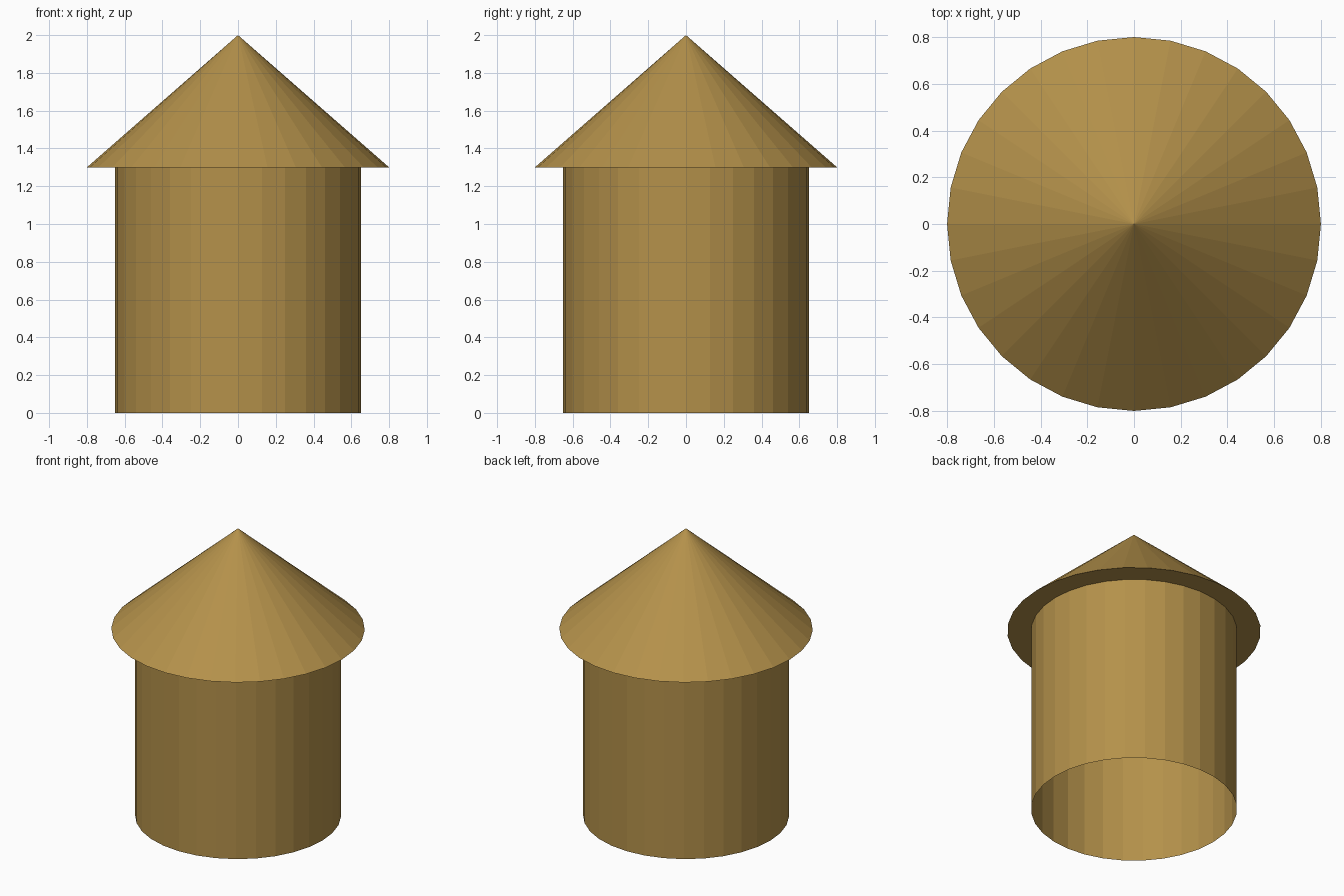
import bpy

if "Cube" in bpy.data.objects:
    bpy.data.objects.remove(bpy.data.objects["Cube"])

SIDES = 32
EAVE_Z = 1.3

straw = bpy.data.materials.new("straw_tan")
straw.diffuse_color = (0.456, 0.283, 0.069, 1.0)
straw.use_nodes = True
straw.node_tree.nodes["Principled BSDF"].inputs["Base Color"].default_value = straw.diffuse_color


def finish(name):
    obj = bpy.context.object
    obj.name = name
    obj.data.name = name
    obj.data.materials.append(straw)


# Round wall: an open tube with flat facets
bpy.ops.mesh.primitive_cylinder_add(
    vertices=SIDES, radius=0.65, depth=EAVE_Z,
    end_fill_type='NOTHING', location=(0, 0, EAVE_Z / 2))
finish("wall")

# Conical roof overhanging the wall, closed underneath
bpy.ops.mesh.primitive_cone_add(
    vertices=SIDES, radius1=0.8, radius2=0, depth=2 - EAVE_Z,
    end_fill_type='NGON', location=(0, 0, (2 + EAVE_Z) / 2))
finish("roof")
